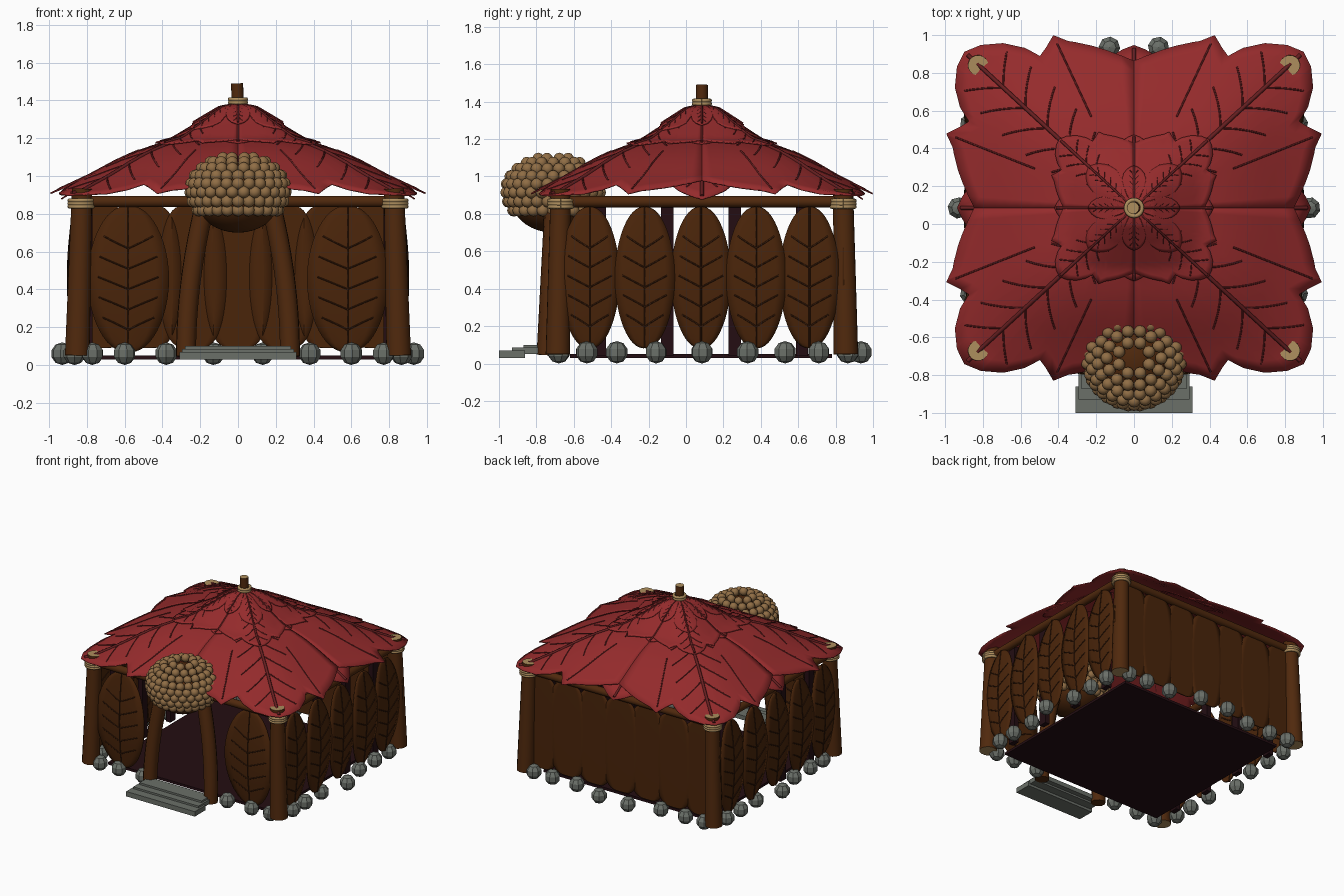
import bpy, bmesh, math
from mathutils import Vector, Matrix

if "Cube" in bpy.data.objects:
    bpy.data.objects.remove(bpy.data.objects["Cube"])

CY = 0.085            # hut centre along y
SY = 0.92             # hut depth relative to width


def material(name, r, g, b):
    m = bpy.data.materials.new(name)
    m.use_nodes = True
    m.diffuse_color = (r, g, b, 1)
    m.node_tree.nodes["Principled BSDF"].inputs["Base Color"].default_value = (r, g, b, 1)
    return m


RED = material("red leaf", 0.3, 0.024, 0.025)
RED_VEIN = material("dark red vein", 0.13, 0.013, 0.014)
WOOD = material("brown wood", 0.08, 0.022, 0.004)
LEAF = material("brown leaf", 0.068, 0.018, 0.003)
VEIN = material("dark brown vein", 0.04, 0.011, 0.003)
TAN = material("pale rope and cut wood", 0.42, 0.27, 0.11)
BERRY = material("tan berry", 0.28, 0.155, 0.06)
STONE = material("grey stone", 0.145, 0.16, 0.14)
DARK = material("dark plum wood", 0.017, 0.004, 0.006)


def finish(name, bm, mats, smooth=True, thick=0):
    bmesh.ops.recalc_face_normals(bm, faces=bm.faces)
    me = bpy.data.meshes.new(name)
    bm.to_mesh(me)
    bm.free()
    ob = bpy.data.objects.new(name, me)
    bpy.context.collection.objects.link(ob)
    for m in mats:
        me.materials.append(m)
    if thick:
        mod = ob.modifiers.new("thickness", 'SOLIDIFY')
        mod.thickness = thick
        mod.offset = 0
    if smooth:
        bpy.ops.object.select_all(action='DESELECT')
        ob.select_set(True)
        bpy.context.view_layer.objects.active = ob
        bpy.ops.object.shade_smooth_by_angle(angle=math.radians(40))


def grid(bm, rows):
    vs = [[bm.verts.new(p) for p in row] for row in rows]
    for a, b in zip(vs, vs[1:]):
        for i in range(len(a) - 1):
            bm.faces.new((a[i], a[i + 1], b[i + 1], b[i]))


def tubes(name, paths, radius, mat, sides=1):
    cu = bpy.data.curves.new(name, 'CURVE')
    cu.dimensions = '3D'
    cu.bevel_depth = radius
    cu.bevel_resolution = sides
    cu.use_fill_caps = True
    for path in paths:
        s = cu.splines.new('POLY')
        s.points.add(len(path) - 1)
        for p, q in zip(s.points, path):
            p.co = (*q, 1)
    cu.materials.append(mat)
    bpy.context.collection.objects.link(bpy.data.objects.new(name, cu))


def pole(name, p0, p1, r0, r1):
    p0, p1 = Vector(p0), Vector(p1)
    d = p1 - p0
    bm = bmesh.new()
    m = Matrix.Translation((p0 + p1) / 2) @ d.to_track_quat('Z', 'Y').to_matrix().to_4x4()
    bmesh.ops.create_cone(bm, cap_ends=True, segments=16, radius1=r0, radius2=r1,
                          depth=d.length, matrix=m)
    for f in bm.faces:
        f.material_index = int(len(f.verts) > 4)
    finish(name, bm, [WOOD, TAN])


def rope(name, x, y, z, r, turns=3, thick=0.011):
    ring = [i * math.tau / 20 for i in range(21)]
    tubes(name, [[(x + r * math.cos(a), y + r * math.sin(a), z + k * thick * 1.5) for a in ring]
                 for k in range(turns)], thick, TAN, 2)


def box(name, lo, hi, mat):
    bm = bmesh.new()
    lo, hi = Vector(lo), Vector(hi)
    bmesh.ops.create_cube(bm, size=1, matrix=Matrix.Translation((lo + hi) / 2)
                          @ Matrix.Diagonal((*(hi - lo), 1)))
    finish(name, bm, [mat], False)


def interp(table, x):
    for (x0, y0), (x1, y1) in zip(table, table[1:]):
        if x <= x1:
            return y0 + (y1 - y0) * (x - x0) / (x1 - x0)
    return table[-1][1]


# Roof: leaves draped over a domed, hipped profile
PROFILE = [(0, 1.385), (0.1, 1.35), (0.2, 1.275), (0.35, 1.185), (0.45, 1.16), (0.55, 1.125),
           (0.65, 1.08), (0.8, 1.0), (1.0, 0.908), (1.2, 0.88)]


def roof_point(deg, r, lift):
    x, y = r * math.cos(math.radians(deg)), r * math.sin(math.radians(deg))
    z = interp(PROFILE, (x ** 4 + y ** 4) ** 0.25)
    return (x, y * SY + CY, z + lift * min(1, r / 0.2))


def roof_leaves(name, start, outline, scale, lift, droop, rib, lobe=0):
    bm = bmesh.new()
    ribs, veins = [], []
    spread = outline[-1][0]
    tip = outline[0][1] * scale

    def reach(a):
        return interp(outline, abs(a)) * scale

    half = sorted({a for a, _ in outline} | {spread * k / 10 for k in range(11)})
    angles = [-a for a in reversed(half[1:])] + half
    for c in range(start, start + 360, 90):
        def pt(a, r, up=0):
            return roof_point(c + a, r, lift + up - droop * (r / tip) ** 4)
        grid(bm, [[pt(a, reach(a) * (0.02 + 0.98 * t / 14)) for a in angles] for t in range(15)])
        ribs.append([pt(0, tip * t / 14 * 0.98, 0.006) for t in range(1, 15)])
        for s in (-1, 1):
            if lobe:
                veins.append([pt(s * lobe, tip * (0.45 + 0.036 * k), 0.004) for k in range(11)])
            for f in (0.25, 0.38, 0.51, 0.64, 0.77):
                a1 = s * (spread * 0.5 * (1 - f) + 3)
                r1 = min(tip * (f + 0.13), 0.95 * reach(a1))
                veins.append([pt(a1 * k / 5, tip * f + (r1 - tip * f) * k / 5, 0.004)
                              for k in range(6)])
    finish(name, bm, [RED], thick=0.008)
    tubes(name + "_ribs", ribs, rib, RED_VEIN)
    tubes(name + "_veins", veins, rib * 0.45, RED_VEIN)


LOBED = [(0, 1.27), (4, 1.24), (8.7, 1.175), (12.8, 1.087), (15.3, 1.005), (18, 1.03),
         (21.7, 1.08), (25, 1.02), (32.9, 0.945), (39, 0.89), (45, 0.845)]
POINTED = [(0, 0.935), (4, 0.91), (9, 0.87), (16, 0.78), (22, 0.65), (27, 0.3)]
roof_leaves("roof_side_leaves", 0, POINTED, 1, -0.01, 0.05, 0.01)
roof_leaves("roof_corner_leaves", 45, LOBED, 1, 0, 0, 0.011, 21.7)
roof_leaves("roof_middle_side_leaves", 0, POINTED, 0.45, 0.008, 0, 0.007)
roof_leaves("roof_middle_corner_leaves", 45, LOBED, 0.44, 0.014, 0, 0.008)
roof_leaves("roof_upper_corner_leaves", 45, POINTED, 0.36, 0.021, 0, 0.006)
roof_leaves("roof_upper_side_leaves", 0, POINTED, 0.26, 0.026, 0, 0.006)
pole("roof_peak_pole", (0.005, CY, 1.2), (-0.005, CY, 1.49), 0.032, 0.032)
rope("roof_peak_rope", 0, CY, 1.389, 0.043, 2)

# Corner posts, lashings and top beams
X, Y0, Y1 = 0.83, -0.67, 0.84
for sx in (-1, 1):
    side = "left" if sx > 0 else "right"
    for y, lean, tag in ((Y0, -0.015, "front"), (Y1, 0.015, "back")):
        pole(f"{tag}_{side}_post", (sx * 0.85, y + lean, 0.05), (sx * 0.825, y, 0.932), 0.066, 0.054)
        rope(f"{tag}_{side}_lashing", sx * X, y, 0.838, 0.062)
    pole(f"{side}_beam", (sx * X, Y0, 0.865), (sx * X, Y1, 0.865), 0.03, 0.03)
for y, tag in ((Y0, "front"), (Y1, "back")):
    pole(f"{tag}_beam", (-X, y, 0.865), (X, y, 0.865), 0.03, 0.03)


# Wall leaves: panels with a midrib and slanting veins
def wall_leaves(name, centres, width, z0, z1, place, veined=True, power=0.42):
    bm = bmesh.new()
    paths = []
    for i, c in enumerate(centres):
        def pt(s, t, out=0):
            w = width * max(math.sin(math.pi * t), 0.0005) ** power
            bulge = 0.03 * math.sin(math.pi * t) - 0.012 * s * s + 0.003 * (i % 2)
            return place(c + s * w, bulge + out, z0 + (z1 - z0) * t)
        grid(bm, [[pt(s / 3, (1 - math.cos(math.pi * k / 24)) / 2) for s in range(-3, 4)]
                  for k in range(25)])
        for out in (-0.004, 0.004):
            paths.append([pt(0, k / 12, out) for k in range(13)])
            for f in (0.15, 0.29, 0.43, 0.57, 0.71):
                for s in (-1, 1):
                    paths.append([pt(s * 0.75 * k / 4, f + 0.085 * k / 4, out) for k in range(5)])
    finish(name, bm, [LEAF], thick=0.008)
    if veined:
        tubes(name + "_veins", paths, 0.0045, VEIN)


SIDE = [-0.515, -0.22, 0.08, 0.375, 0.66]
STAKES = [-0.46, -0.1, 0.26, 0.62]
for sx, side in ((1, "left"), (-1, "right")):
    wall_leaves(f"{side}_wall_leaves", SIDE, 0.16, 0.085, 0.835,
                lambda u, o, z: (sx * (0.865 + o), u, z))
    for i, y in enumerate(STAKES):
        box(f"{side}_stake_{i + 1}", (sx * 0.79 - 0.02, y - 0.033, 0.04),
            (sx * 0.79 + 0.02, y + 0.033, 0.86), DARK)
wall_leaves("front_wall_leaves", [-0.58, 0.58], 0.215, 0.07, 0.84,
            lambda u, o, z: (u, -0.67 - o, z))
wall_leaves("back_wall_leaves", [-0.72 + 0.24 * i for i in range(7)], 0.18, 0.09, 0.845,
            lambda u, o, z: (u, 0.84 + o * 0.05, z), False, 0.24)

# Floor and entrance steps
box("floor", (-0.74, -0.62, 0.03), (0.74, 0.78, 0.05), DARK)
for i, (w, y0, y1, z0, z1) in enumerate(((0.31, -1.0, -0.86, 0.03, 0.07),
                                         (0.295, -0.93, -0.79, 0.05, 0.085),
                                         (0.28, -0.87, -0.75, 0.065, 0.1))):
    box(f"step_{i + 1}", (-w, y0, z0), (w, y1, z1), STONE)

# Bowed door posts
for sx, side in ((1, "left"), (-1, "right")):
    path = [(sx * (0.275 - 0.09 * t ** 2), -0.745 + 0.04 * t, 0.045 + 0.76 * t)
            for t in [k / 10 for k in range(11)]]
    tubes(f"{side}_door_post", [path], 0.054, WOOD, 3)

# Seed head over the door: brown core studded with rings of berries
bm = bmesh.new()
bmesh.ops.create_uvsphere(bm, u_segments=32, v_segments=18, radius=1,
                          matrix=Matrix.Translation((0, -0.71, 0.888))
                          @ Matrix.Diagonal((0.228, 0.228, 0.188, 1)))
finish("seed_head_core", bm, [WOOD])
centre = Vector((0, -0.71, 0.925))
bm = bmesh.new()
for k, (el, n) in enumerate(((-32, 24), (-17, 26), (-3, 26), (11, 26), (25, 24),
                             (40, 20), (55, 14), (70, 8))):
    e = math.radians(el)
    for i in range(n):
        a = math.tau * (i + 0.5 * (k % 2)) / n
        p = centre + Vector((0.252 * math.cos(e) * math.cos(a), 0.252 * math.cos(e) * math.sin(a),
                             (0.18 if el > 0 else 0.2) * math.sin(e)))
        bmesh.ops.create_icosphere(bm, subdivisions=2, radius=0.033, matrix=Matrix.Translation(p))
finish("seed_head_berries", bm, [BERRY])

# Ring of foundation stones
spots = []
for sx in (-1, 1):
    spots += [(sx * (0.93 if y == CY else 0.865), y) for y in (-0.53, -0.37, -0.16, CY, 0.33, 0.53, 0.71)]
    spots += [(sx * x, 0.935 if x < 0.2 else 0.865) for x in (0.13, 0.38, 0.6, 0.77)]
    spots += [(sx * x, -0.68) for x in (0.38, 0.6, 0.77)]
bm = bmesh.new()
for i, (x, y) in enumerate(spots):
    bmesh.ops.create_uvsphere(bm, u_segments=8, v_segments=5, radius=0.06,
                              matrix=Matrix.Translation((x, y, 0.06)) @ Matrix.Rotation(i, 4, 'Z'))
finish("foundation_stones", bm, [STONE], False)
